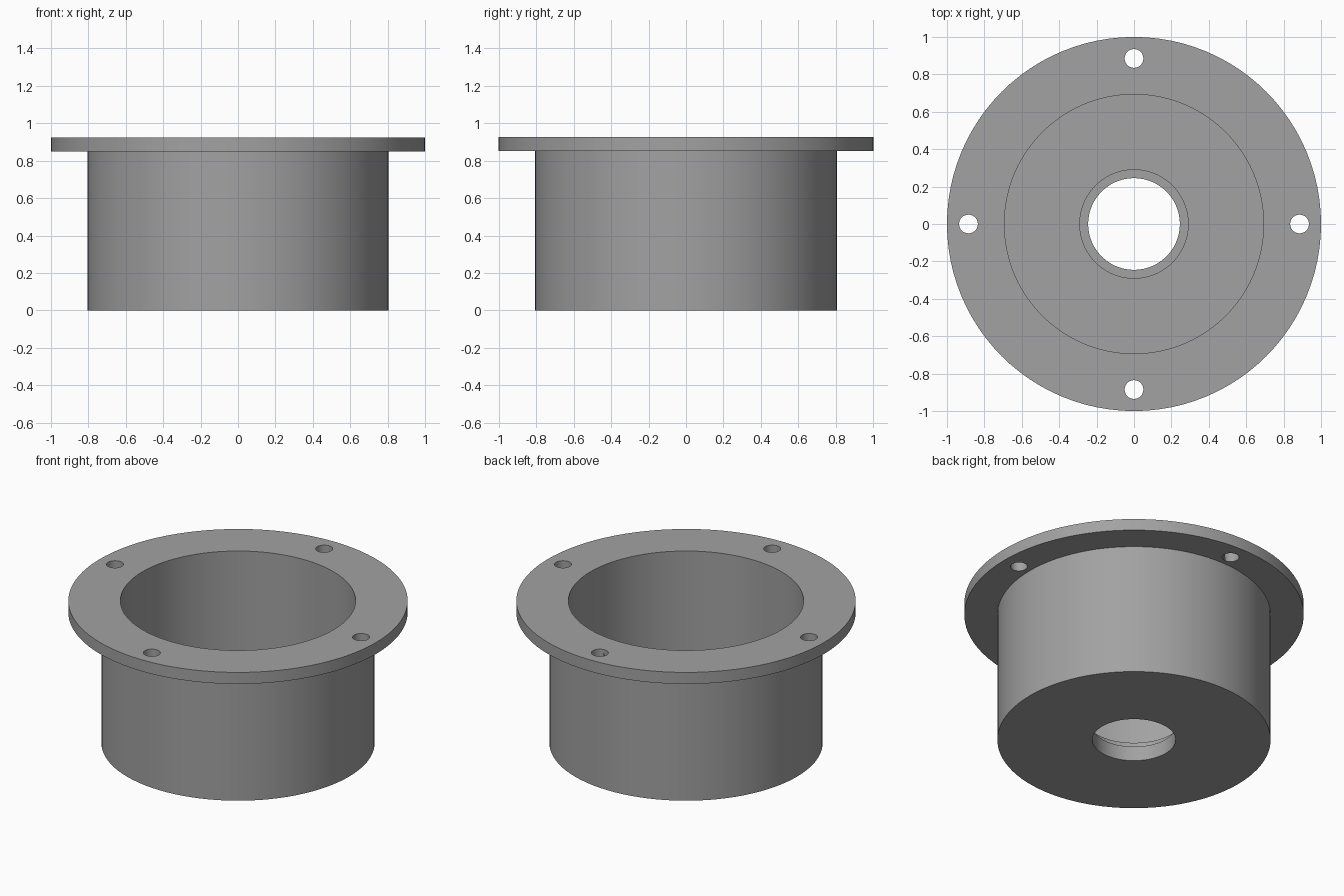
import bpy, bmesh, math

if "Cube" in bpy.data.objects:
    bpy.data.objects.remove(bpy.data.objects["Cube"])

SEGMENTS = 96

steel = bpy.data.materials.new("grey metal")
steel.diffuse_color = (0.36, 0.36, 0.36, 1)
steel.use_nodes = True
steel.node_tree.nodes["Principled BSDF"].inputs["Base Color"].default_value = steel.diffuse_color


def lathe(name, profile):
    """Revolve a closed (radius, height) profile around the z axis."""
    bm = bmesh.new()
    rings = []
    for i in range(SEGMENTS):
        a = 2 * math.pi * i / SEGMENTS
        rings.append([bm.verts.new((r * math.cos(a), r * math.sin(a), z)) for r, z in profile])
    n = len(profile)
    for i in range(SEGMENTS):
        here, after = rings[i], rings[(i + 1) % SEGMENTS]
        for j in range(n):
            k = (j + 1) % n
            bm.faces.new((here[j], after[j], after[k], here[k]))
    bmesh.ops.recalc_face_normals(bm, faces=bm.faces)
    mesh = bpy.data.meshes.new(name)
    bm.to_mesh(mesh)
    bm.free()
    obj = bpy.data.objects.new(name, mesh)
    bpy.context.collection.objects.link(obj)
    mesh.materials.append(steel)
    return obj


# Flanged cup: stepped bore in the floor, open cavity, flange at the rim
cup = lathe("flanged_cup", [
    (0.245, 0), (0.805, 0), (0.805, 0.85), (1.0, 0.85), (1.0, 0.925),
    (0.693, 0.925), (0.693, 0.147), (0.29, 0.147), (0.29, 0.095), (0.245, 0.095),
])

# Four bolt holes through the flange
for i in range(4):
    a = i * math.pi / 2
    bpy.ops.mesh.primitive_cylinder_add(
        vertices=32, radius=0.05, depth=0.3,
        location=(0.885 * math.cos(a), 0.885 * math.sin(a), 0.89))
    cutter = bpy.context.object
    cutter.name = "bolt_hole_cutter"
    cutter.hide_render = True
    bpy.context.view_layer.objects.active = cup
    cut = cup.modifiers.new("bolt_hole", 'BOOLEAN')
    cut.operation = 'DIFFERENCE'
    cut.solver = 'EXACT'
    cut.object = cutter
    bpy.ops.object.modifier_apply(modifier=cut.name)
    bpy.data.objects.remove(cutter)

# Smooth round walls with crisp edges
bpy.ops.object.select_all(action='DESELECT')
cup.select_set(True)
bpy.context.view_layer.objects.active = cup
bpy.ops.object.shade_smooth_by_angle(angle=math.radians(30))
